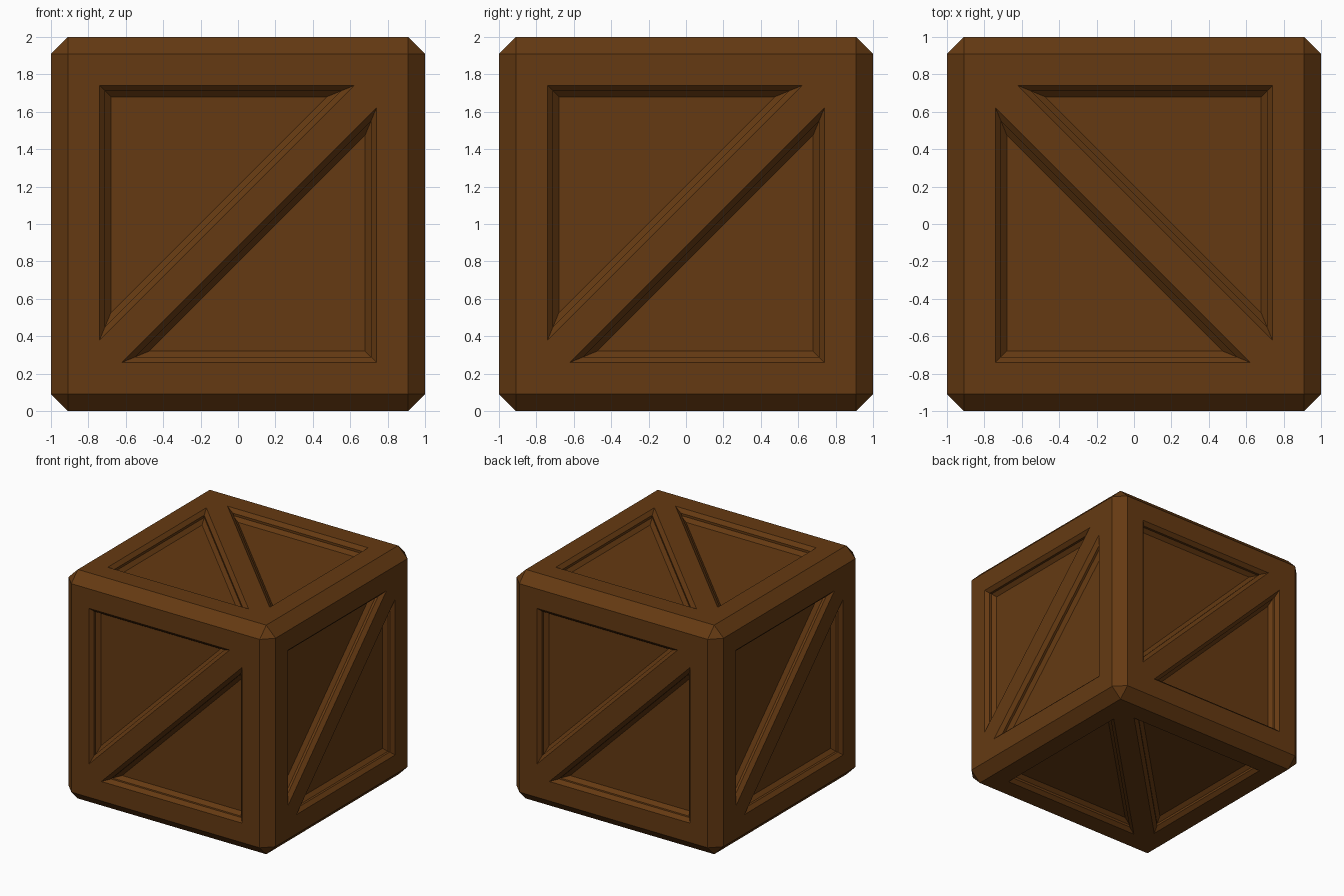
import bpy, bmesh
from math import radians, sqrt
from mathutils import Matrix, Vector

if "Cube" in bpy.data.objects:
    bpy.data.objects.remove(bpy.data.objects["Cube"])

CHAMFER = 0.09
CORNER, LEG = 0.74, 1.36          # triangle right-angle corner and leg length
# recess profile (inset, depth): slope, straight wall, slope, flat floor
PROFILE = [(-0.02, -0.02), (0.03, 0.03), (0.03, 0.05), (0.06, 0.08)]


def new_object(name, bm):
    bmesh.ops.recalc_face_normals(bm, faces=bm.faces)
    mesh = bpy.data.meshes.new(name)
    bm.to_mesh(mesh)
    bm.free()
    obj = bpy.data.objects.new(name, mesh)
    bpy.context.collection.objects.link(obj)
    return obj


def add_triangle_cutter(bm, matrix, s):
    """Stepped triangular plug on the +z face; s picks the corner."""
    rings = []
    for inset, depth in PROFILE:
        c = CORNER - inset
        leg = LEG - (2 + sqrt(2)) * inset
        pts = [(-c, c), (-c, c - leg), (-c + leg, c)]
        rings.append([bm.verts.new(matrix @ Vector((s * x, s * y, 1 - depth)))
                      for x, y in pts])
    for a, b in zip(rings, rings[1:]):
        for i in range(3):
            j = (i + 1) % 3
            bm.faces.new((a[i], a[j], b[j], b[i]))
    bm.faces.new(rings[0])
    bm.faces.new(rings[-1])


# chamfered body
bm = bmesh.new()
bmesh.ops.create_cube(bm, size=2)
bmesh.ops.bevel(bm, geom=bm.edges[:], offset=CHAMFER, segments=1,
                affect='EDGES', profile=0.5)
crate = new_object("crate", bm)

# two recesses on each of the six faces
rot = lambda deg, axis: Matrix.Rotation(radians(deg), 4, axis)
sides = [rot(90 * k, 'Z') @ rot(90, 'X') for k in range(4)]
sides += [rot(90, 'Z'), rot(180, 'X') @ rot(90, 'Z')]
bm = bmesh.new()
for m in sides:
    for s in (1, -1):
        add_triangle_cutter(bm, m, s)
cutter = new_object("recess_cutter", bm)
cutter.hide_render = True

mod = crate.modifiers.new("recesses", 'BOOLEAN')
mod.operation = 'DIFFERENCE'
mod.solver = 'EXACT'
mod.object = cutter
bpy.context.view_layer.objects.active = crate
bpy.ops.object.modifier_apply(modifier=mod.name)
bpy.data.objects.remove(cutter)

# stand on the ground, brown wood
crate.data.transform(Matrix.Translation((0, 0, 1)))
wood = bpy.data.materials.new("wood")
wood.diffuse_color = (0.13, 0.042, 0.006, 1)
wood.use_nodes = True
wood.node_tree.nodes["Principled BSDF"].inputs["Base Color"].default_value = wood.diffuse_color
crate.data.materials.clear()
crate.data.materials.append(wood)
for p in crate.data.polygons:
    p.material_index = 0
    p.use_smooth = False
